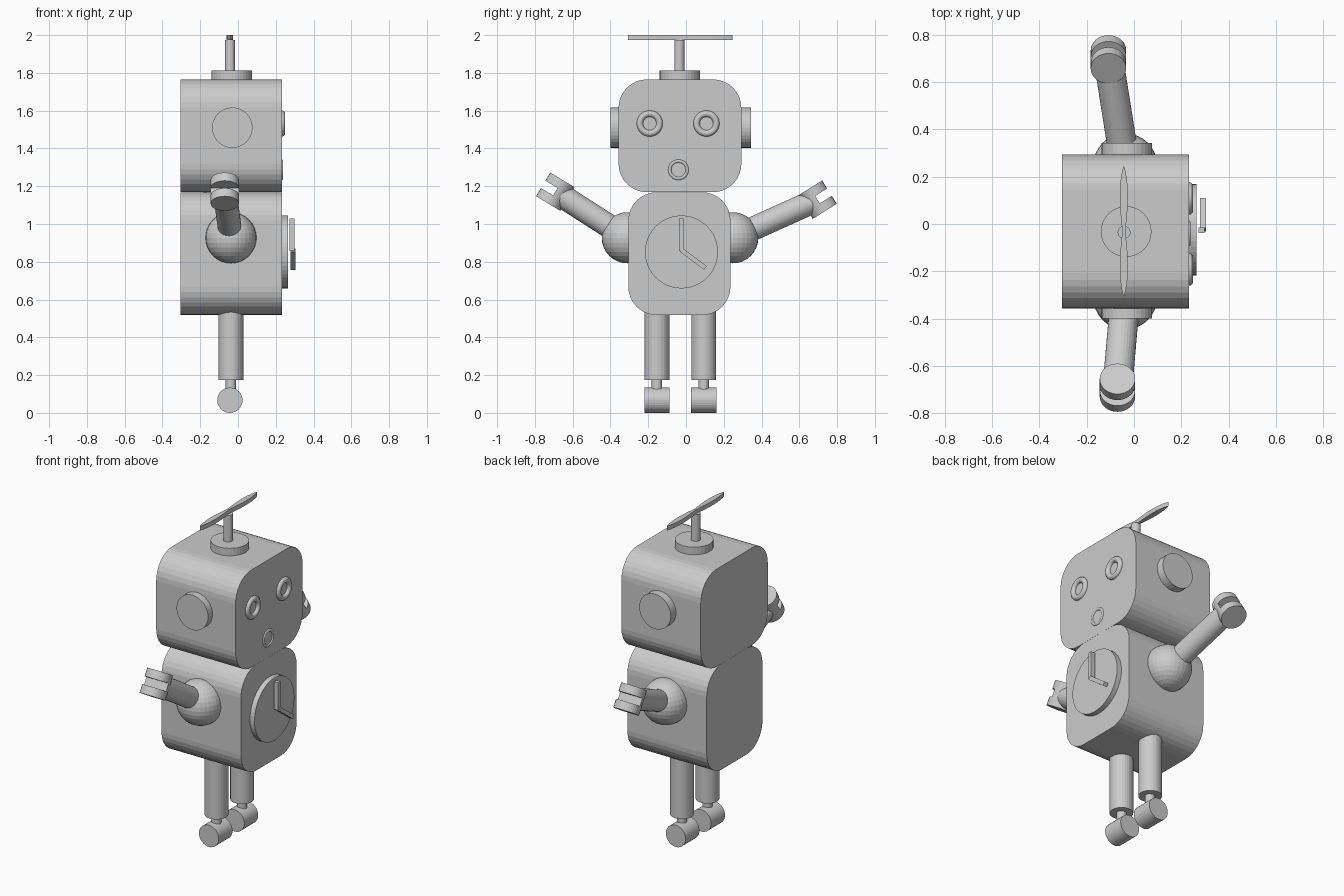
import bpy, bmesh
from math import sin, cos, pi, radians
from mathutils import Vector, Matrix

old = bpy.data.objects.get("Cube")
if old:
    bpy.data.objects.remove(old, do_unlink=True)

grey = bpy.data.materials.new("plain grey")
grey.use_nodes = True
grey.diffuse_color = (0.6, 0.6, 0.6, 1)
grey.node_tree.nodes["Principled BSDF"].inputs["Base Color"].default_value = (0.6, 0.6, 0.6, 1)

X, Y, Z = Vector((1, 0, 0)), Vector((0, 1, 0)), Vector((0, 0, 1))
MID = -0.035   # shared centre line of the robot in x and y


def finish(name, bm):
    bmesh.ops.recalc_face_normals(bm, faces=bm.faces)
    mesh = bpy.data.meshes.new(name)
    bm.to_mesh(mesh)
    bm.free()
    mesh.materials.append(grey)
    obj = bpy.data.objects.new(name, mesh)
    bpy.context.collection.objects.link(obj)
    return obj


def prism(name, profile, start, axis, length, hint=Y):
    """Extrude a flat outline from start along axis; hint is the outline's first direction."""
    w = Vector(axis).normalized()
    u = (hint - w * hint.dot(w)).normalized()
    v = w.cross(u)
    bm = bmesh.new()
    face = bm.faces.new([bm.verts.new(Vector(start) + u * a + v * b) for a, b in profile])
    new = bmesh.ops.extrude_face_region(bm, geom=[face])["geom"]
    bmesh.ops.translate(bm, vec=w * length,
                        verts=[g for g in new if isinstance(g, bmesh.types.BMVert)])
    return finish(name, bm)


def circle(r, n=32):
    return [(r * cos(2 * pi * i / n), r * sin(2 * pi * i / n)) for i in range(n)]


def half_disc(r, n=16):
    return [(r * cos(pi / 2 + pi * i / n), r * sin(pi / 2 + pi * i / n)) for i in range(n + 1)]


def rounded(w, h, r, n=8):
    pts = []
    for q, (sx, sy) in enumerate([(1, 1), (-1, 1), (-1, -1), (1, -1)]):
        for i in range(n + 1):
            a = pi / 2 * (q + i / n)
            pts.append((sx * (w / 2 - r) + r * cos(a), sy * (h / 2 - r) + r * sin(a)))
    return pts


def bar(w, length):
    return [(0, -w / 2), (length, -w / 2), (length, w / 2), (0, w / 2)]


def ring(name, centre, major, minor):
    bpy.ops.mesh.primitive_torus_add(location=centre, rotation=(0, pi / 2, 0), major_radius=major,
                                     minor_radius=minor, major_segments=48, minor_segments=12)
    obj = bpy.context.object
    obj.name = name
    obj.data.materials.append(grey)


# Head and body
prism("head", rounded(0.65, 0.597, 0.15), (-0.305, -0.032, 1.467), X, 0.538)
prism("body", rounded(0.541, 0.65, 0.15), (-0.305, MID, 0.843), X, 0.538)

# Face
for side, y in (("right", -0.192), ("left", 0.108)):
    ring(side + "_eye", (0.233, y, 1.532), 0.052, 0.017)
ring("mouth", (0.23, -0.04, 1.287), 0.046, 0.009)

# Ears
prism("right_ear", circle(0.107), (-0.03, -0.4, 1.51), Y, 0.1, X)
prism("left_ear", circle(0.107), (-0.03, 0.243, 1.51), Y, 0.1, X)

# Propeller hat
prism("hat_base", circle(0.107), (-0.033, -0.032, 1.755), Z, 0.057)
prism("hat_rod", circle(0.027), (-0.042, MID, 1.8), Z, 0.175)
blade = []
for i in range(40):
    a = 2 * pi * i / 40
    blade.append((0.276 * cos(a), sin(a) * (0.006 + 0.016 * abs(sin(2 * a)))))
prism("propeller", blade, (-0.043, -0.031, 1.973), Z, 0.027)

# Clock on the chest
prism("clock_face", circle(0.193, 48), (0.22, -0.024, 0.852), X, 0.044)
prism("minute_hand", bar(0.024, 0.17), (0.272, -0.026, 0.858), X, 0.027, Z)
prism("hour_hand", bar(0.024, 0.158), (0.279, -0.024, 0.862), X, 0.026, Vector((0, 0.8, -0.6)))

# Arms with gripper hands
for name, sy, shoulder_y, hand, tilt in (
        ("right", -1, -0.311, Vector((-0.07, -0.692, 1.171)), 31),
        ("left", 1, 0.248, Vector((-0.108, 0.696, 1.129)), 32)):
    shoulder = Vector((-0.037, shoulder_y, 0.927))
    bm = bmesh.new()
    bmesh.ops.create_uvsphere(bm, u_segments=32, v_segments=16, radius=0.135,
                              matrix=Matrix.Translation(shoulder))
    finish(name + "_shoulder", bm)
    reach = hand - shoulder
    prism(name + "_arm", circle(0.063), shoulder, reach, reach.length - 0.035, X)
    out = Vector((0, sy * cos(radians(tilt)), sin(radians(tilt))))
    up = Vector((0, -out.z * sy, abs(out.y)))
    prism(name + "_upper_jaw", circle(0.075), hand + up * 0.023, up, 0.05, out)
    prism(name + "_lower_jaw", circle(0.075), hand - up * 0.073, up, 0.05, out)
    prism(name + "_palm", half_disc(0.075), hand - up * 0.023, up, 0.046, out)

# Legs and feet
for name, y in (("right", -0.154), ("left", 0.094)):
    prism(name + "_leg", circle(0.066), (-0.038, y, 0.175), Z, 0.37)
    prism(name + "_ankle", circle(0.028), (-0.038, y, 0.1), Z, 0.1)
    prism(name + "_foot", circle(0.067), (-0.043, y - 0.067, 0.067), Y, 0.134, X)
